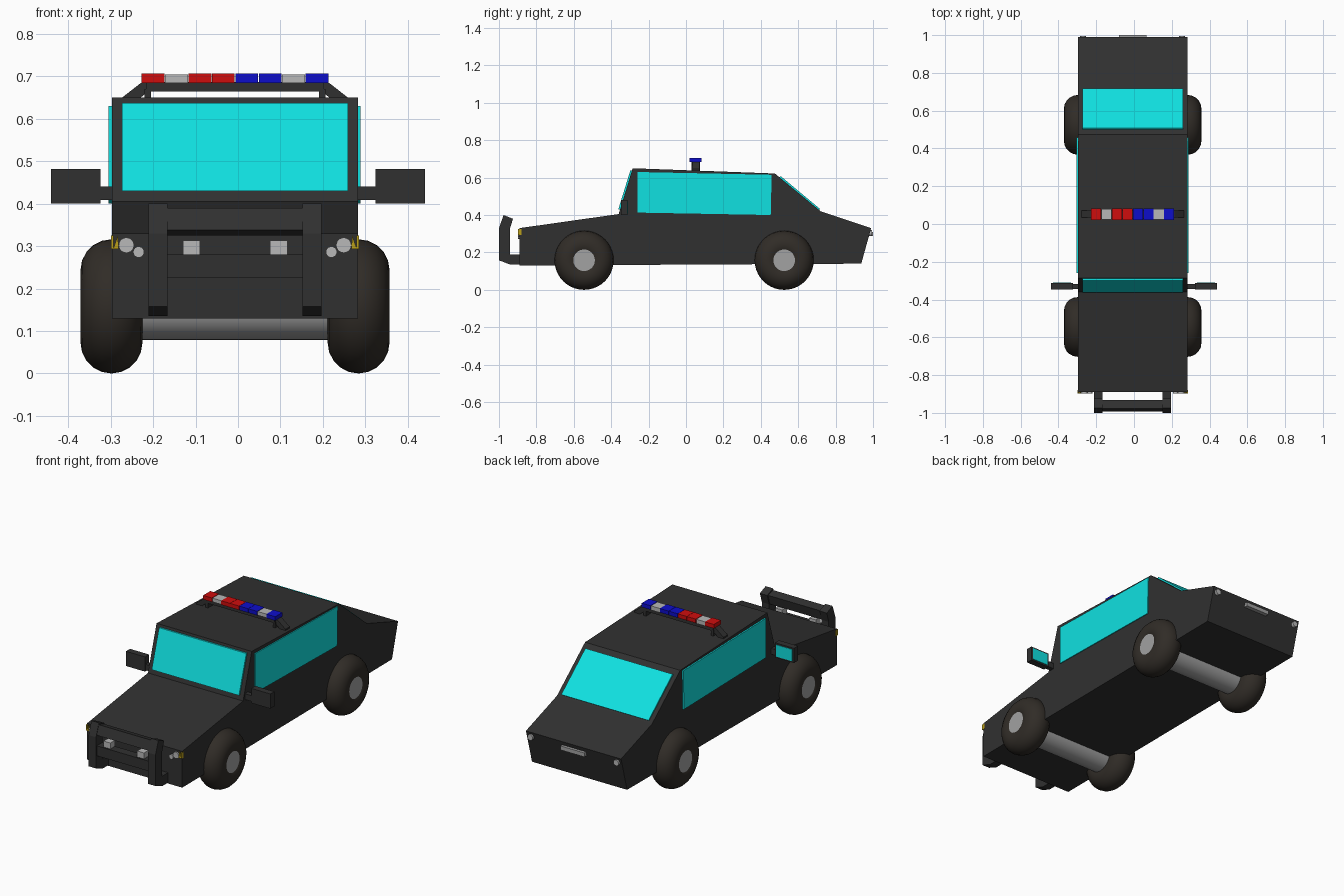
import bpy, bmesh, math

if "Cube" in bpy.data.objects:
    bpy.data.objects.remove(bpy.data.objects["Cube"])

CX = -0.007  # centre line of the body


def material(name, r, g, b):
    m = bpy.data.materials.new(name)
    m.diffuse_color = (r, g, b, 1)
    m.use_nodes = True
    m.node_tree.nodes["Principled BSDF"].inputs["Base Color"].default_value = m.diffuse_color
    return m


BLACK = material("black_paint", 0.03, 0.03, 0.03)
GLASS = material("cyan_glass", 0.005, 0.75, 0.75)
RUBBER = material("rubber", 0.03, 0.025, 0.02)
METAL = material("metal", 0.36, 0.36, 0.36)
WHITE = material("white_lamp", 0.48, 0.48, 0.48)
RED = material("red_lamp", 0.62, 0.004, 0.004)
BLUE = material("blue_lamp", 0.004, 0.004, 0.6)
AMBER = material("amber_lamp", 0.5, 0.35, 0.01)


def prism(name, profile, a, b, mat, axis="x"):
    """Extrude a (y,z) profile along x, or an (x,z) profile along y."""
    place = (lambda p, t: (t, p[0], p[1])) if axis == "x" else (lambda p, t: (p[0], t, p[1]))
    bm = bmesh.new()
    ends = [[bm.verts.new(place(p, t)) for p in profile] for t in (a, b)]
    for ring in ends:
        bm.faces.new(ring)
    n = len(profile)
    for i in range(n):
        j = (i + 1) % n
        bm.faces.new((ends[0][i], ends[0][j], ends[1][j], ends[1][i]))
    bmesh.ops.recalc_face_normals(bm, faces=bm.faces)
    me = bpy.data.meshes.new(name)
    bm.to_mesh(me)
    bm.free()
    me.materials.append(mat)
    ob = bpy.data.objects.new(name, me)
    bpy.context.collection.objects.link(ob)
    return ob


def box(name, x, y, z, mat):
    return prism(name, [(y[0], z[0]), (y[1], z[0]), (y[1], z[1]), (y[0], z[1])], x[0], x[1], mat)


def finish(name, mat):
    ob = bpy.context.object
    ob.name = name
    ob.data.materials.append(mat)
    bpy.ops.object.shade_smooth_by_angle(angle=math.radians(40))


def cylinder(name, loc, r, depth, mat, rot, n=24):
    bpy.ops.mesh.primitive_cylinder_add(vertices=n, radius=r, depth=depth, location=loc, rotation=rot)
    finish(name, mat)


ALONG_X = (0, math.pi / 2, 0)
ALONG_Y = (math.pi / 2, 0, 0)

# Body shell
prism("body", [(-0.89, 0.13), (-0.89, 0.33), (-0.36, 0.405), (-0.285, 0.65), (0.475, 0.622),
               (0.72, 0.42), (0.99, 0.33), (0.937, 0.14)], CX - 0.29, CX + 0.29, BLACK)

# Windows
prism("windshield", [(-0.362, 0.43), (-0.298, 0.637), (-0.28, 0.637), (-0.344, 0.43)],
      CX - 0.266, CX + 0.266, GLASS)
prism("rear_window", [(0.507, 0.607), (0.717, 0.432), (0.70, 0.42), (0.49, 0.595)],
      CX - 0.266, CX + 0.266, GLASS)
side = [(-0.26, 0.413), (-0.26, 0.63), (0.458, 0.615), (0.453, 0.40)]
prism("left_window", side, -0.305, -0.28, GLASS)
prism("right_window", side, 0.27, 0.288, GLASS)

# Wheels and axles
for label, y in (("front", -0.545), ("rear", 0.525)):
    cylinder(label + "_axle_with_hubs", (CX, y, 0.158), 0.079, 0.716, METAL, ALONG_X, 40)
    for s in (-1, 1):
        bpy.ops.mesh.primitive_torus_add(major_radius=0.085, minor_radius=0.073, major_segments=40,
                                         minor_segments=20, rotation=ALONG_X,
                                         location=(CX + s * 0.291, y, 0.158))
        finish(label + "_tyre", RUBBER)

# Push bar: two posts, two rails, two lamps
post = [(-0.88, 0.135), (-0.94, 0.135), (-1.0, 0.158), (-1.0, 0.33), (-0.975, 0.40),
        (-0.925, 0.38), (-0.942, 0.325), (-0.942, 0.19), (-0.88, 0.19)]
for s in (-1, 1):
    prism("push_bar_post", post, CX + s * 0.159, CX + s * 0.204, BLACK)
    box("push_bar_lamp", sorted((CX + s * 0.082, CX + s * 0.123)), (-0.985, -0.945), (0.275, 0.313), WHITE)
prism("push_bar_top_rail", [(-0.993, 0.338), (-0.976, 0.39), (-0.932, 0.378), (-0.945, 0.325)],
      CX - 0.16, CX + 0.16, BLACK)
box("push_bar_lower_rail", (CX - 0.16, CX + 0.16), (-0.993, -0.945), (0.225, 0.28), BLACK)

# Headlights, corner markers and tail lights
for s in (-1, 1):
    cylinder("headlight", (CX + s * 0.256, -0.888, 0.302), 0.018, 0.02, WHITE, ALONG_Y)
    cylinder("small_headlight", (CX + s * 0.227, -0.888, 0.286), 0.013, 0.02, WHITE, ALONG_Y)
    prism("corner_marker", [(CX + s * 0.287, 0.293), (CX + s * 0.274, 0.293), (CX + s * 0.276, 0.325)],
          -0.898, -0.88, AMBER, "y")
    prism("corner_marker_side", [(-0.898, 0.293), (-0.88, 0.293), (-0.88, 0.325), (-0.898, 0.325)],
          CX + s * 0.286, CX + s * 0.292, AMBER)
    cylinder("tail_light", (CX + s * 0.262, 0.978, 0.303), 0.016, 0.034, WHITE, ALONG_Y)
box("rear_plate_lamp", (CX - 0.073, CX + 0.073), (0.965, 1.0), (0.287, 0.309), METAL)

# Door mirrors
for s in (-1, 1):
    c = CX if s < 0 else 0
    outer, inner = s * 0.44, s * 0.324
    box("mirror_housing", (outer, inner), (-0.347, -0.312), (0.40, 0.481), BLACK)
    box("mirror_glass", (s * 0.43, s * 0.334), (-0.316, -0.309), (0.408, 0.473), GLASS)
    box("mirror_stem", (inner, CX + s * 0.285), (-0.345, -0.318), (0.408, 0.44), BLACK)

# Roof light bar: base, splayed feet and eight lamps
box("light_bar_base", (CX - 0.21, CX + 0.21), (0.03, 0.075), (0.664, 0.686), BLACK)
for s in (-1, 1):
    prism("light_bar_brace", [(CX + s * p, z) for p, z in
                              ((0.205, 0.686), (0.222, 0.684), (0.272, 0.645), (0.272, 0.63), (0.24, 0.635), (0.205, 0.664))],
          0.035, 0.072, BLACK, "y")
    box("light_bar_foot", (CX + s * 0.198, CX + s * 0.213), (0.03, 0.075), (0.63, 0.67), BLACK)
step = 0.0552
for i, mat in enumerate((RED, WHITE, RED, RED, BLUE, BLUE, WHITE, BLUE)):
    x = CX + (i - 4) * step
    d = 0.003 if mat is WHITE else 0
    box("roof_lamp", (x + 0.0008, x + step - 0.0008), (0.02 + d, 0.082 - d), (0.684, 0.706 - d / 2), mat)
